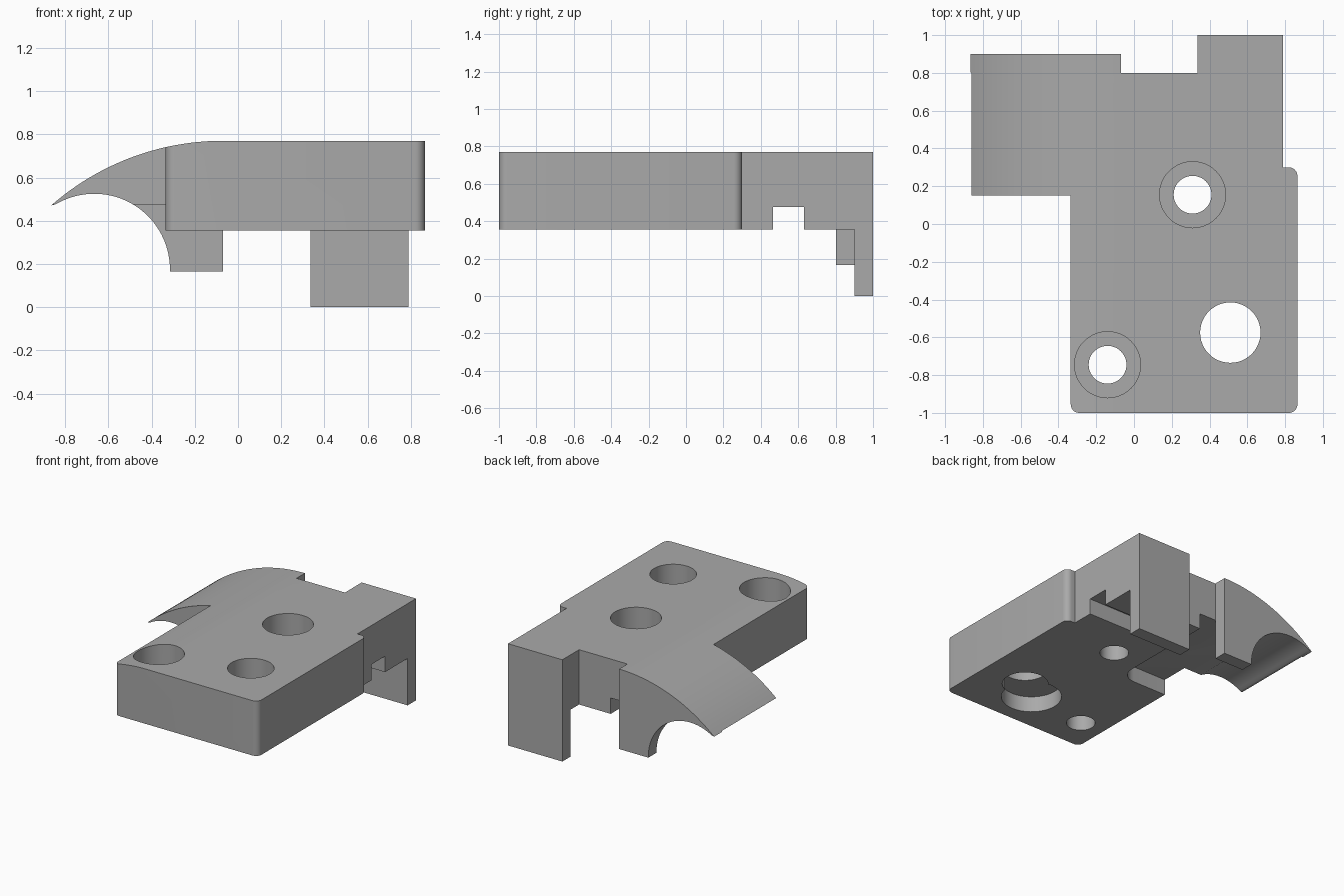
import bpy
import bmesh
from math import sin, cos, pi, asin, atan2
from mathutils import Vector

cube = bpy.data.objects.get("Cube")
if cube:
    bpy.data.objects.remove(cube, do_unlink=True)

grey = bpy.data.materials.new("plain_grey")
grey.use_nodes = True
grey.diffuse_color = (0.4, 0.4, 0.4, 1)
grey.node_tree.nodes["Principled BSDF"].inputs["Base Color"].default_value = (0.4, 0.4, 0.4, 1)


def arc(cx, cy, r, start, end, steps):
    """Points along an arc, angles in radians."""
    return [(cx + r * cos(start + (end - start) * i / steps),
             cy + r * sin(start + (end - start) * i / steps)) for i in range(steps + 1)]


def prism(name, outline, low, high, axis="z"):
    """Extrude a flat outline along z, or an x-z outline along y."""
    bm = bmesh.new()
    place = (lambda u, v: (u, v, low)) if axis == "z" else (lambda u, v: (u, low, v))
    face = bm.faces.new([bm.verts.new(place(u, v)) for u, v in outline])
    moved = bmesh.ops.extrude_face_region(bm, geom=[face])["geom"]
    shift = Vector((0, 0, high - low)) if axis == "z" else Vector((0, high - low, 0))
    bmesh.ops.translate(bm, vec=shift, verts=[g for g in moved if isinstance(g, bmesh.types.BMVert)])
    bmesh.ops.recalc_face_normals(bm, faces=bm.faces)
    mesh = bpy.data.meshes.new(name)
    bm.to_mesh(mesh)
    bm.free()
    mesh.materials.append(grey)
    obj = bpy.data.objects.new(name, mesh)
    bpy.context.collection.objects.link(obj)
    return obj


def box(name, x0, x1, y0, y1, z0, z1):
    return prism(name, [(x0, y0), (x1, y0), (x1, y1), (x0, y1)], z0, z1)


def combine(target, tool, operation="DIFFERENCE"):
    """Apply a boolean and discard the tool."""
    mod = target.modifiers.new("cut", "BOOLEAN")
    mod.operation, mod.object, mod.solver = operation, tool, "EXACT"
    bpy.context.view_layer.objects.active = target
    bpy.ops.object.modifier_apply(modifier=mod.name)
    bpy.data.objects.remove(tool, do_unlink=True)


TOP, UNDER, RECESS = 0.77, 0.355, 0.475
LEFT, RIGHT = -0.335, 0.865

# Plan outline with rounded block corners
r = 0.045
plan = (arc(LEFT + r, -1 + r, r, pi, 1.5 * pi, 8)
        + arc(RIGHT - r, -1 + r, r, -pi / 2, 0, 8)
        + arc(RIGHT - r, 0.3 - r, r, 0, pi / 2, 8)
        + [(0.79, 0.3), (0.79, 1), (0.335, 1), (0.335, 0.8), (-0.07, 0.8),
           (-0.07, 0.9), (-RIGHT, 0.9), (-RIGHT, 0.15), (LEFT, 0.15)])
body = prism("clamp_body", plan, 0, TOP)

# Side profile: curved top, pointed hook and round hollow beneath it
R, hollow = 1.205, 0.35
top_curve = arc(-0.07, TOP - R, R, pi / 2, pi / 2 + asin(0.795 / R), 24)
under_curve = arc(-0.665, 0.175, hollow, atan2(0.29, -0.197), 0, 32)
profile = [(1, TOP + 0.1), (-0.07, TOP + 0.1), (-0.07, TOP)] + top_curve[1:] + under_curve[1:]
profile += [(-0.315, -0.1), (1, -0.1)]
combine(body, prism("hook_profile", profile, -1.2, 1.2, "y"), "INTERSECT")

# Clear the underside, leaving the rear leg and the hook foot
combine(body, box("underside", -1, 1, -1.2, 0.802, -0.2, UNDER))
combine(body, box("leg_gap", 0.1, 1, 0.7, 0.9, -0.2, UNDER))
combine(body, box("foot_end", -1, 0.1, 0.7, 1.1, -0.2, 0.165))

# Cross groove and the pocket that opens towards the hook
combine(body, box("groove", -0.2, 1, 0.465, 0.63, 0.2, RECESS))
f = 0.12
pocket = [(-1, 0.802), (-1, -0.065)] + arc(0.07 - f, -0.065 + f, f, -pi / 2, 0, 10) + [(0.07, 0.802)]
combine(body, prism("pocket", pocket, 0.2, RECESS))

# Two counterbored screw holes, one plain hole and its round underside recess
holes = [(0.31, 0.155, 0.1, 0, 1), (0.31, 0.155, 0.175, 0.54, 1),
         (-0.14, -0.745, 0.1, 0, 1), (-0.14, -0.745, 0.175, 0.54, 1),
         (0.51, -0.575, 0.16, 0, 1), (0.36, -0.685, 0.21, 0.2, RECESS)]
for x, y, radius, low, high in holes:
    combine(body, prism("hole", arc(x, y, radius, 0, 2 * pi, 48)[:-1], low, high))

bpy.ops.object.select_all(action="DESELECT")
body.select_set(True)
bpy.context.view_layer.objects.active = body
bpy.ops.object.shade_smooth_by_angle(angle=pi / 6)
